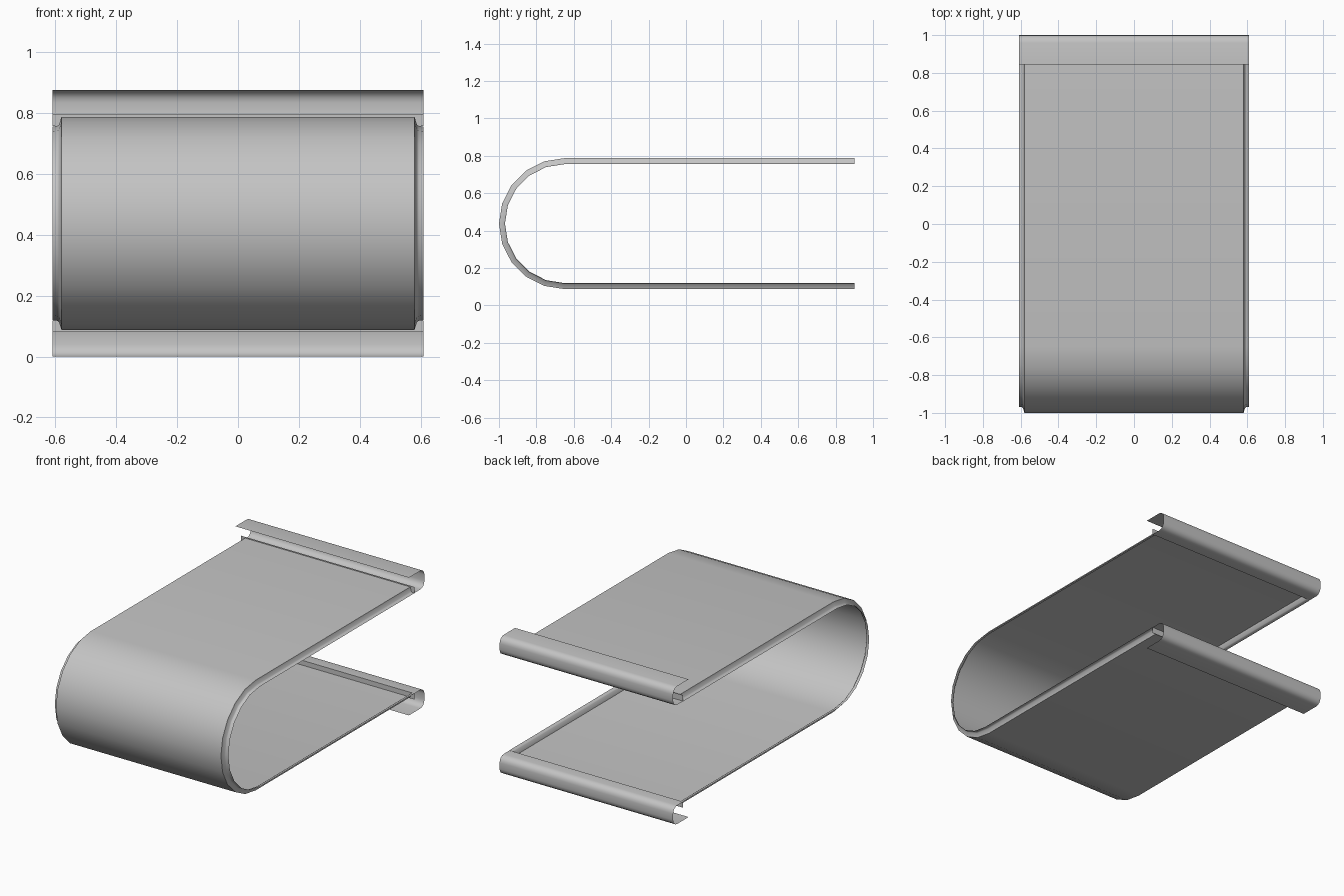
import bpy
import math

cube = bpy.data.objects.get("Cube")
if cube:
    bpy.data.objects.remove(cube, do_unlink=True)

HALF_WIDTH = 0.61
MID_Z = 0.4375

grey = bpy.data.materials.new("plain grey")
grey.use_nodes = True
colour = (0.55, 0.55, 0.55, 1)
grey.diffuse_color = colour
grey.node_tree.nodes["Principled BSDF"].inputs["Base Color"].default_value = colour


def sheet(name, rows):
    """Skin a thin surface over equally long rows of points."""
    n = len(rows[0])
    verts = [p for row in rows for p in row]
    faces = [(i * n + j, i * n + j + 1, (i + 1) * n + j + 1, (i + 1) * n + j)
             for i in range(len(rows) - 1) for j in range(n - 1)]
    mesh = bpy.data.meshes.new(name)
    mesh.from_pydata(verts, [], faces)
    mesh.materials.append(grey)
    obj = bpy.data.objects.new(name, mesh)
    bpy.context.collection.objects.link(obj)
    bpy.ops.object.select_all(action='DESELECT')
    obj.select_set(True)
    bpy.context.view_layer.objects.active = obj
    bpy.ops.object.shade_smooth_by_angle(angle=math.radians(40))
    return obj


def corner(cy, cz, radius, start, steps=4):
    """Quarter turn, running clockwise from the start angle."""
    angles = [math.radians(start - 90 * k / steps) for k in range(steps + 1)]
    return [(cy + radius * math.cos(a), cz + radius * math.sin(a)) for a in angles]


# Bent panel: a U path with edges stepped inwards along both sides
RADIUS, BEND_Y, END_Y = 0.35, -0.65, 0.9
edge = [(0.58, 0), (0.588, 0.026), (0.594, 0.03), (HALF_WIDTH, 0.032)]
section = [(-x, d) for x, d in reversed(edge)] + edge


def panel_row(y, angle):
    a = math.radians(angle)
    return [(x, y - (RADIUS - d) * math.sin(a), MID_Z - (RADIUS - d) * math.cos(a))
            for x, d in section]


rows = [panel_row(END_Y, 0)]
rows += [panel_row(BEND_Y, 18 * k) for k in range(11)]
rows += [panel_row(END_Y, 180)]
sheet("bent_panel", rows)

# Hooked rails along the two free ends
TOP, BASE, BACK = 0.875, 0.757, 1.0
R = 0.04
profile = [(0.845, TOP)]
profile += corner(BACK - R, TOP - R, R, 90)
profile += corner(BACK - R, BASE + R, R, 0)
profile += [(END_Y, BASE), (END_Y, 0.795)]


def rail(name, points):
    sheet(name, [[(-HALF_WIDTH, y, z), (HALF_WIDTH, y, z)] for y, z in points])


rail("upper_hook_rail", profile)
rail("lower_hook_rail", [(y, 2 * MID_Z - z) for y, z in reversed(profile)])
